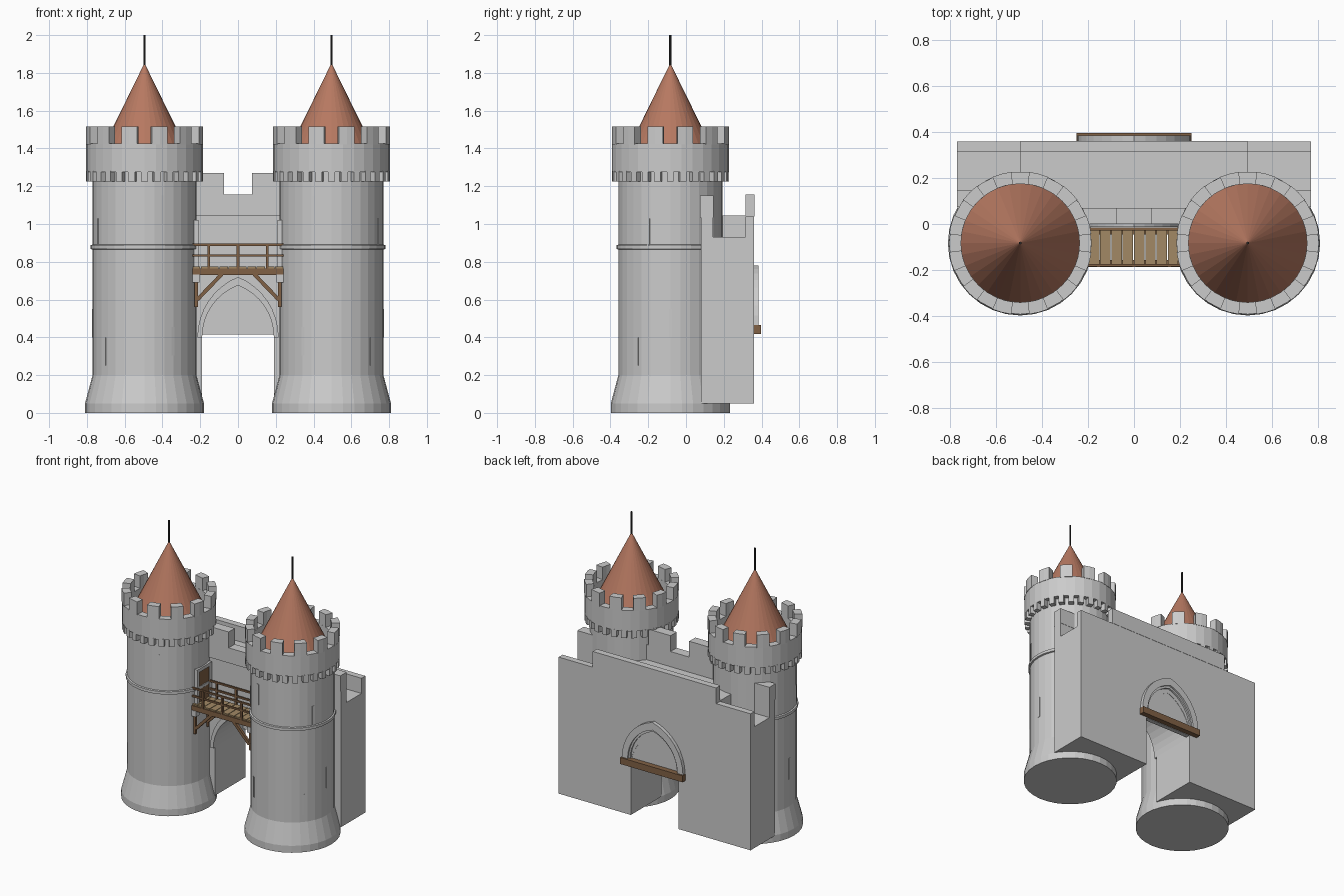
import bpy, bmesh, math
from mathutils import Vector, Matrix

if "Cube" in bpy.data.objects:
    bpy.data.objects.remove(bpy.data.objects["Cube"])

def material(name, col):
    m = bpy.data.materials.new(name)
    m.diffuse_color = (*col, 1)
    m.use_nodes = True
    m.node_tree.nodes["Principled BSDF"].inputs["Base Color"].default_value = m.diffuse_color
    return m

TILE = material("roof_tile", (0.47, 0.19, 0.12))
WOOD = material("wood", (0.22, 0.12, 0.06))
PLANK = material("plank", (0.36, 0.25, 0.13))
IRON = material("iron", (0.03, 0.03, 0.03))
TX, TY, N = 0.495, -0.083, 32

def finish(name, bm, mat=None, loc=(0, 0, 0)):
    bmesh.ops.recalc_face_normals(bm, faces=bm.faces)
    me = bpy.data.meshes.new(name)
    bm.to_mesh(me)
    bm.free()
    ob = bpy.data.objects.new(name, me)
    ob.location = loc
    bpy.context.collection.objects.link(ob)
    if mat:
        me.materials.append(mat)
    return ob

def add_box(bm, x, y, z, rot=None):
    """Box from (min, max) ranges, optionally transformed."""
    m = Matrix.Translation([(r[0] + r[1]) / 2 for r in (x, y, z)]) @ \
        Matrix.Diagonal([abs(r[1] - r[0]) for r in (x, y, z)] + [1])
    bmesh.ops.create_cube(bm, size=1, matrix=(rot @ m) if rot else m)

def boxes(name, items, mat=None, loc=(0, 0, 0)):
    bm = bmesh.new()
    for it in items:
        add_box(bm, *it)
    return finish(name, bm, mat, loc)

def lathe(name, prof, mat=None, loc=(0, 0, 0), n=N):
    bm = bmesh.new()
    vs = [bm.verts.new((r, 0, z)) for r, z in prof]
    es = [bm.edges.new(p) for p in zip(vs, vs[1:])]
    bmesh.ops.spin(bm, geom=vs + es, cent=(0, 0, 0), axis=(0, 0, 1),
                   angle=2 * math.pi, steps=n, use_duplicate=False)
    bmesh.ops.remove_doubles(bm, verts=bm.verts, dist=1e-5)
    return finish(name, bm, mat, loc)

def prism(name, pts, y0, y1, mat=None):
    bm = bmesh.new()
    f = bm.faces.new([bm.verts.new((x, y0, z)) for x, z in pts])
    g = bmesh.ops.extrude_face_region(bm, geom=[f])
    bmesh.ops.translate(bm, vec=(0, y1 - y0, 0),
                        verts=[v for v in g["geom"] if isinstance(v, bmesh.types.BMVert)])
    return finish(name, bm, mat)

def arch(w, h, z0, n=8):
    """Pointed arch from the left springing over the apex to the right."""
    c = (h * h - w * w) / (2 * w)
    top = math.atan2(h, c)
    right = [((w + c) * math.cos(top * i / n) - c, z0 + (w + c) * math.sin(top * i / n))
             for i in range(n + 1)]
    right[-1] = (0, z0 + h)
    return [(-x, z) for x, z in right] + right[-2::-1]

def bar(bm, a, b, t):
    a, b = Vector(a), Vector(b)
    d = b - a
    rot = Matrix.Translation((a + b) / 2) @ d.to_track_quat('Z', 'Y').to_matrix().to_4x4()
    h = t / 2
    add_box(bm, (-h, h), (-h, h), (-d.length / 2, d.length / 2), rot)

# Towers
for s, side in ((-1, "left"), (1, "right")):
    loc = (s * TX, TY, 0)
    lathe(side + "_tower", [(0, 0), (.315, 0), (.315, .05), (.275, .2), (.275, .865),
          (.285, .868), (.285, .888), (.275, .891), (.275, 1.275), (.31, 1.275), (.31, 1.425),
          (.258, 1.425), (.258, 1.32), (0, 1.32)], None, loc)
    lathe(side + "_roof", [(0, 1.32), (.26, 1.322), (0, 1.852)], TILE, loc)
    lathe(side + "_roof_pole", [(0, 1.83), (.006, 1.83), (.006, 2.0), (0, 2.0)], IRON, loc, 8)

    # crown of merlons, each a short ring sector
    bm = bmesh.new()
    for k in range(12):
        c, rings = math.radians(30 * k + 15), []
        for j in (-1, 0, 1):
            a = c + j * math.radians(7.8)
            rings.append([bm.verts.new((r * math.cos(a), r * math.sin(a), z))
                          for r, z in ((.258, 1.42), (.312, 1.42), (.312, 1.515), (.258, 1.515))])
        for p, q in zip(rings, rings[1:]):
            for i in range(4):
                bm.faces.new((p[i], p[(i + 1) % 4], q[(i + 1) % 4], q[i]))
        bm.faces.new(rings[0])
        bm.faces.new(rings[-1])
    finish(side + "_tower_merlons", bm, None, loc)

    # corbels below the parapet
    boxes(side + "_tower_corbels", [((.265, .31), (-.018, .018), (1.225, 1.28),
          Matrix.Rotation(2 * math.pi * k / 28, 4, 'Z')) for k in range(28)], None, loc)

    # arrow slits: angle from the front, positive towards the gate
    boxes(side + "_arrow_slits", [((.26, .277), (-.008, .008), (z, z + .15),
          Matrix.Rotation(math.radians(-90 - s * a), 4, 'Z'))
          for a, z in ((20, 1.0), (33, .305), (-90, .4), (-65, .88), (-50, .25))], None, loc)

    # doorway onto the bridge
    def mx(a, b): return (s * a, s * b)
    boxes(side + "_door_frame", [(mx(.21, .26), (-.165, -.14), (.77, 1.02)),
          (mx(.21, .26), (-.025, 0), (.77, 1.02)),
          (mx(.21, .26), (-.165, 0), (.995, 1.02))])
    boxes(side + "_door", [(mx(.216, .25), (-.14, -.025), (.77, .995))], WOOD)
    boxes(side + "_bridge_corbels", [(mx(.205, .26), (y - .02, y + .02), (.69, .732))
          for y in (-.17, -.03)])

    # wing wall with low parapets and a merlon
    boxes(side + "_wing_wall", [(mx(.495, .77), (.08, .36), (.05, .93)),
          (mx(.495, .77), (.315, .36), (.93, 1.04)),
          (mx(.495, .77), (.08, .143), (.93, 1.035)),
          (mx(.65, .77), (.073, .145), (1.035, 1.15))])

# Gatehouse wall with a pointed passage
opening = [(-.19, .05)] + arch(.19, .275, .4) + [(.19, .05)]
for name, w, y0, y1 in (("gate_wall", .495, .08, .36), ("gate_front", .28, .01, .08)):
    prism(name, [(-w, .05)] + opening + [(w, .05), (w, 1.045), (-w, 1.045)], y0, y1)
prism("gate_tympanum", [(-.2, .415)] + arch(.2, .29, .42) + [(.2, .415)], .325, .358)
boxes("gate_parapet", [((-.495, .495), (.315, .362), (1.04, 1.155)),
      ((-.27, .27), (0, .07), (1.045, 1.155)),
      ((-.25, -.075), (0, .07), (1.155, 1.27)), ((.075, .25), (0, .07), (1.155, 1.27))])

# Arch mouldings, front and back
prism("front_arch_ring", arch(.215, .32, .4) + arch(.19, .275, .4)[::-1], -.012, .02)
prism("back_arch_ring", arch(.245, .318, .463) + arch(.2, .262, .463)[::-1], .35, .385)
prism("back_arch_inner_ring", arch(.205, .267, .463) + arch(.188, .245, .463)[::-1], .35, .372)
boxes("back_lintel", [((-.25, .25), (.355, .397), (.418, .465))], WOOD)

# Timber bridge: beams, planks, braces, railings
boxes("bridge_beams", [((-.25, .25), (y - .015, y + .015), (.73, .765)) for y in (-.172, -.03)], WOOD)
boxes("bridge_planks", [((-.245 + .049 * i, -.2 + .049 * i), (-.18, -.022), (.76, .775))
      for i in range(10)], PLANK)
bm = bmesh.new()
for y in (-.172, -.03):
    for s in (-1, 1):
        bar(bm, (s * .215, y, .6), (s * .085, y, .735), .02)
        bar(bm, (s * .222, y, .56), (s * .222, y, .735), .018)
finish("bridge_braces", bm, WOOD)
bm = bmesh.new()
for y in (-.18, -.022):
    for z in (.833, .89):
        bar(bm, (-.245, y, z), (.245, y, z), .012)
    for x in (-.155, 0, .155):
        bar(bm, (x, y, .76), (x, y, .89), .014)
finish("bridge_railings", bm, WOOD)
